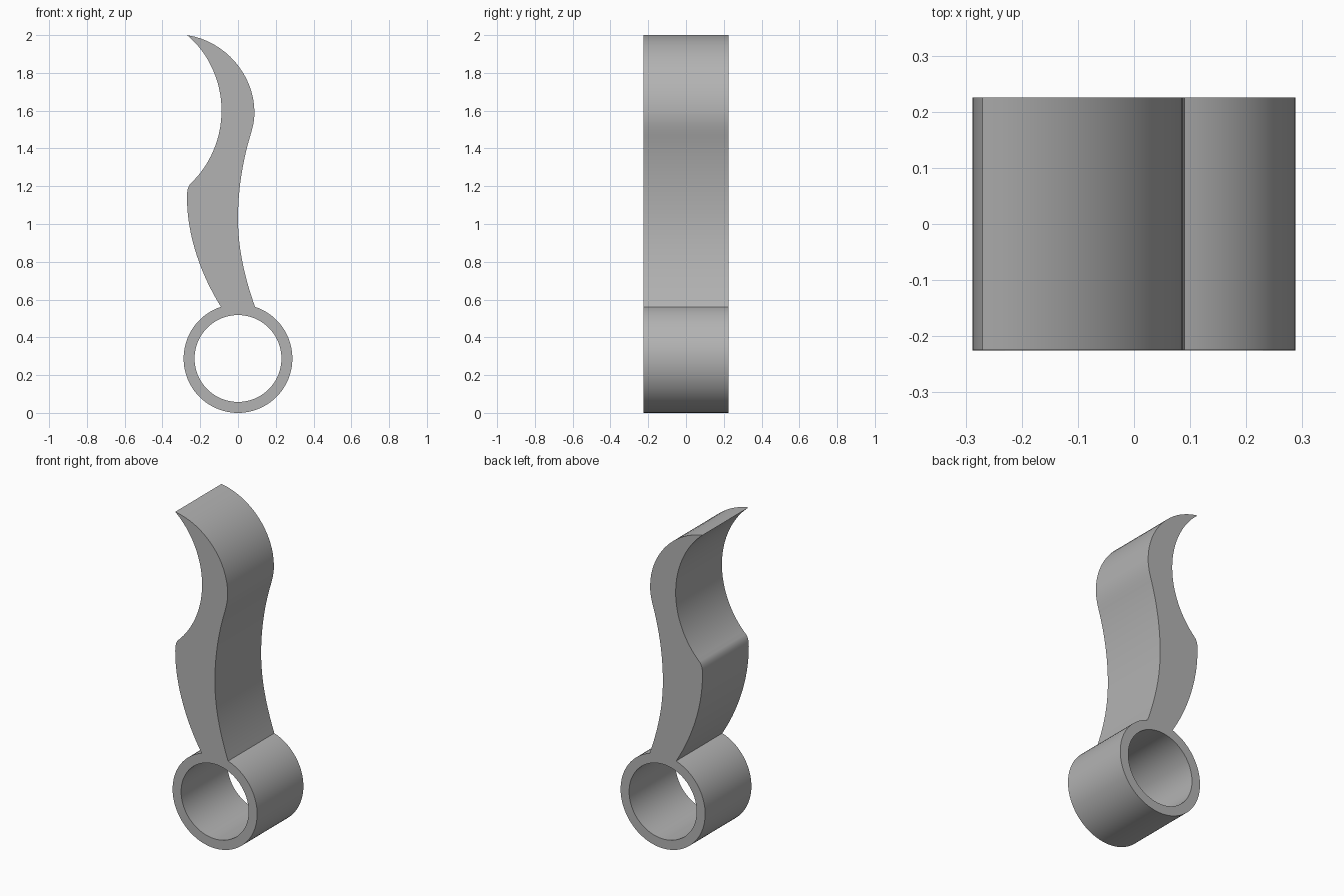
import bpy, bmesh
from math import sin, cos, radians, pi, asin
from mathutils import Vector, Matrix
from mathutils.geometry import interpolate_bezier

cube = bpy.data.objects.get("Cube")
if cube:
    bpy.data.objects.remove(cube, do_unlink=True)

HALF_DEPTH = 0.225
OUTER, INNER = 0.288, 0.23

grey = bpy.data.materials.new("plain_grey")
grey.use_nodes = True
colour = (0.45, 0.45, 0.45, 1)
grey.diffuse_color = colour
grey.node_tree.nodes["Principled BSDF"].inputs["Base Color"].default_value = colour


def arc(radius, start, end, steps):
    """Points around the ring centre, which sits one outer radius up."""
    angles = [start + (end - start) * i / steps for i in range(steps + 1)]
    return [(radius * cos(a), OUTER + radius * sin(a)) for a in angles]


# Hooked arm edge: start point, then (handle, handle, end) for each bend
neck = asin(0.09 / OUTER)
foot_z = OUTER + OUTER * cos(neck)
bends = [
    ((0.034, 0.72), (0, 0.87), (0, 1.03)),             # hollow of the back
    ((0, 1.17), (0.021, 1.315), (0.06, 1.45)),
    ((0.075, 1.50), (0.087, 1.54), (0.087, 1.59)),     # swell of the back
    ((0.087, 1.79), (-0.067, 1.969), (-0.27, 2.0)),    # round top to the tip
    ((-0.16, 1.91), (-0.087, 1.76), (-0.087, 1.6)),    # inside of the hook
    ((-0.087, 1.45), (-0.15, 1.31), (-0.25, 1.215)),
    ((-0.268, 1.195), (-0.27, 1.17), (-0.27, 1.14)),   # rounded shoulder
    ((-0.27, 0.93), (-0.19, 0.72), (-0.09, foot_z)),   # belly down to the ring
]
outline = [(0.09, foot_z)]
for h0, h1, end in bends:
    pts = interpolate_bezier(Vector(outline[-1]), Vector(h0), Vector(h1), Vector(end), 17)
    outline += [tuple(p)[:2] for p in pts[1:]]

# Outer ring edge closes the outline below the arm
outline += arc(OUTER, pi / 2 + neck, 5 * pi / 2 - neck, 80)[1:-1]
hole = arc(INNER, 0, 2 * pi, 80)[:-1]

# Filled profile with a round hole, thickened both ways
curve = bpy.data.curves.new("profile", "CURVE")
curve.dimensions = "2D"
curve.fill_mode = "BOTH"
curve.extrude = HALF_DEPTH
for loop in (outline, hole):
    spline = curve.splines.new("POLY")
    spline.points.add(len(loop) - 1)
    for point, (x, z) in zip(spline.points, loop):
        point.co = (x, z, 0, 1)
    spline.use_cyclic_u = True

hook = bpy.data.objects.new("ring_hook", curve)
bpy.context.collection.objects.link(hook)
bpy.ops.object.select_all(action="DESELECT")
hook.select_set(True)
bpy.context.view_layer.objects.active = hook
bpy.ops.object.convert(target="MESH")
hook = bpy.context.object
hook.name = "ring_hook"

# Stand it upright and weld caps to walls
mesh = hook.data
bm = bmesh.new()
bm.from_mesh(mesh)
bmesh.ops.remove_doubles(bm, verts=bm.verts, dist=0.0001)
bmesh.ops.transform(bm, matrix=Matrix.Rotation(radians(90), 4, "X"), verts=bm.verts)
bmesh.ops.recalc_face_normals(bm, faces=bm.faces)
bm.to_mesh(mesh)
bm.free()
mesh.materials.clear()
mesh.materials.append(grey)
bpy.ops.object.shade_smooth_by_angle(angle=radians(30))
